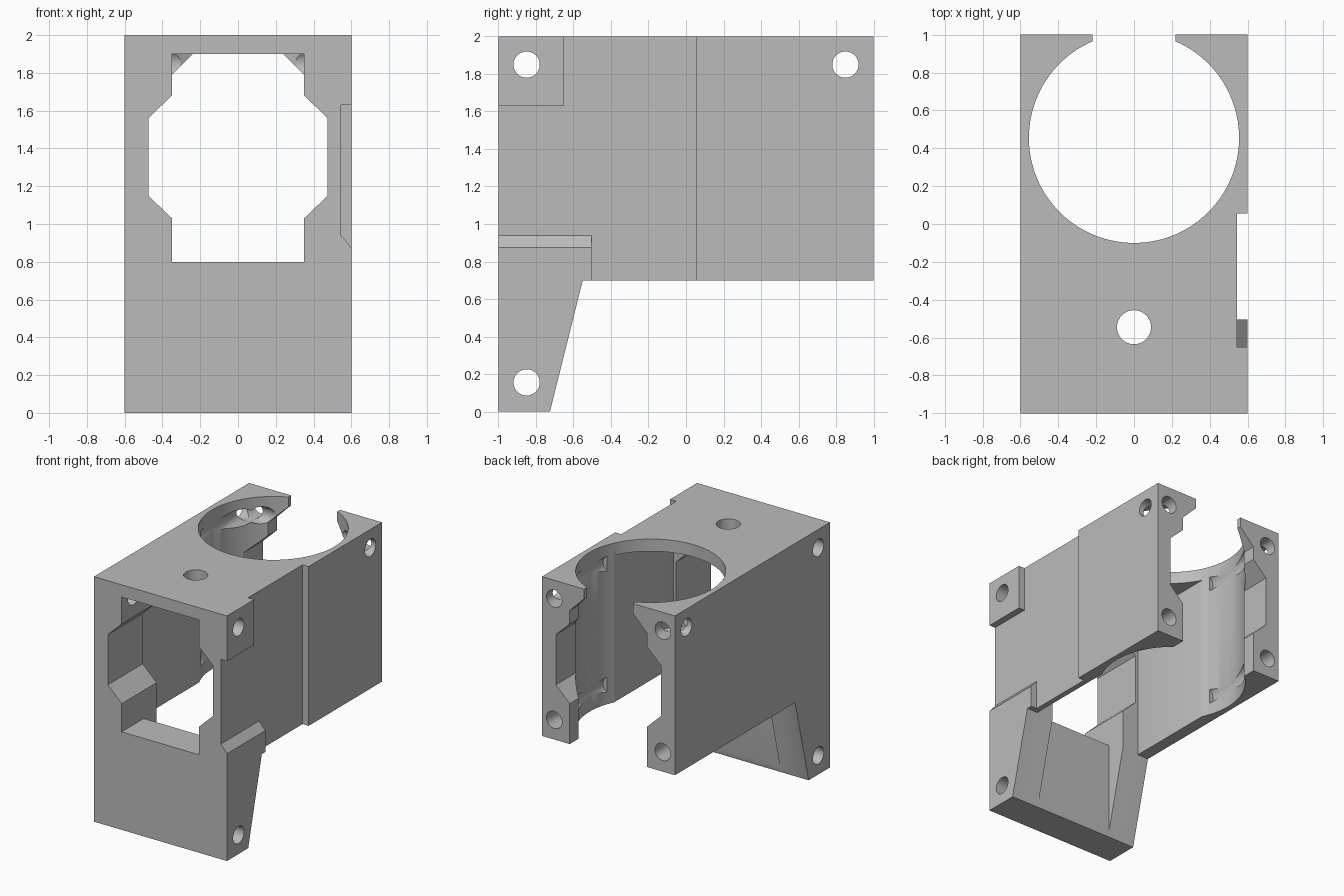
import bpy
import bmesh
import math
from mathutils import Matrix, Vector

cube = bpy.data.objects.get("Cube")
if cube:
    bpy.data.objects.remove(cube, do_unlink=True)

grey = bpy.data.materials.new("light grey plastic")
grey.use_nodes = True
COLOUR = (0.5, 0.5, 0.5, 1)
grey.diffuse_color = COLOUR
grey.node_tree.nodes["Principled BSDF"].inputs["Base Color"].default_value = COLOUR


def finish(name, bm):
    bmesh.ops.recalc_face_normals(bm, faces=bm.faces)
    mesh = bpy.data.meshes.new(name)
    bm.to_mesh(mesh)
    bm.free()
    mesh.materials.append(grey)
    obj = bpy.data.objects.new(name, mesh)
    bpy.context.collection.objects.link(obj)
    return obj


def prism(name, axis, points, start, end):
    """Extrude a flat outline along x (points y,z), y (x,z) or z (x,y)."""
    place = {"x": lambda a, b: (start, a, b),
             "y": lambda a, b: (a, start, b),
             "z": lambda a, b: (a, b, start)}[axis]
    bm = bmesh.new()
    face = bm.faces.new([bm.verts.new(place(a, b)) for a, b in points])
    new = bmesh.ops.extrude_face_region(bm, geom=[face])["geom"]
    shift = Vector([(end - start) * (axis == k) for k in "xyz"])
    bmesh.ops.translate(bm, vec=shift,
                        verts=[v for v in new if isinstance(v, bmesh.types.BMVert)])
    return finish(name, bm)


def box(name, x, y, z):
    return prism(name, "z", [(x[0], y[0]), (x[1], y[0]), (x[1], y[1]), (x[0], y[1])], *z)


def rod(name, axis, centre, radius, length, sides=32):
    turn = {"x": Matrix.Rotation(math.pi / 2, 4, "Y"),
            "y": Matrix.Rotation(math.pi / 2, 4, "X"),
            "z": Matrix()}[axis]
    bm = bmesh.new()
    bmesh.ops.create_cone(bm, cap_ends=True, segments=sides, radius1=radius,
                          radius2=radius, depth=length,
                          matrix=Matrix.Translation(centre) @ turn)
    return finish(name, bm)


def mirrored(half):
    return half + [(-x, z) for x, z in reversed(half)]


# Main bracket: side outline with tapered front leg
body = prism("bracket_body", "x",
             [(-1, 0), (-0.725, 0), (-0.55, 0.7), (1, 0.7), (1, 2), (-1, 2)], -0.6, 0.6)

# Notched window shape shared by front and rear openings
notch = [(0.35, 1.03), (0.475, 1.15), (0.475, 1.56), (0.35, 1.68)]
front = mirrored([(0.35, 0.8)] + notch + [(0.35, 1.9)])
rear = mirrored([(0.35, 0.6)] + notch + [(0.35, 1.79), (0.22, 1.92), (0.22, 2.1)])

# Recess on the left side that leaves a raised corner pad and the leg
side = [(-1.1, 0.94), (-0.505, 0.94), (-0.505, 0.6), (0.055, 0.6),
        (0.055, 2.1), (-0.65, 2.1), (-0.65, 1.63), (-1.1, 1.63)]
ramp = [(0.545, 0.94), (0.6, 0.875), (0.7, 0.875), (0.7, 1.0), (0.545, 1.0)]

cutters = [
    box("inner_cavity", (-0.5, 0.5), (-0.55, 0.455), (0.5, 1.9)),
    rod("round_bore", "z", (0, 0.455, 1.3), 0.555, 2, 128),
    box("leg_recess", (-0.35, 0.35), (-0.715, -0.4), (-0.1, 1.5)),
    prism("front_window", "y", front, -1.1, -0.3),
    prism("rear_opening", "y", rear, 0.455, 1.1),
    prism("side_recess", "x", side, 0.545, 0.7),
    prism("side_ramp", "y", ramp, -1.1, -0.505),
    rod("top_hole", "z", (0, -0.545, 1.95), 0.09, 0.4),
]
# Cross holes through the sides
for y, z in ((-0.85, 1.85), (0.85, 1.85), (-0.85, 0.155)):
    cutters.append(rod("cross_hole", "x", (0, y, z), 0.07, 1.4))
# Rear screw holes
for x in (-0.49, 0.49):
    for z in (0.86, 1.85):
        cutters.append(rod("rear_hole", "y", (x, 0.67, z), 0.07, 0.8))

# Cut everything out of the body
bpy.context.view_layer.objects.active = body
body.select_set(True)
for cutter in cutters:
    cutter.hide_render = True
    cut = body.modifiers.new(cutter.name, "BOOLEAN")
    cut.operation = "DIFFERENCE"
    cut.solver = "EXACT"
    cut.object = cutter
    bpy.ops.object.modifier_apply(modifier=cut.name)
    bpy.data.objects.remove(cutter, do_unlink=True)

bpy.ops.object.shade_smooth_by_angle(angle=math.radians(30))
